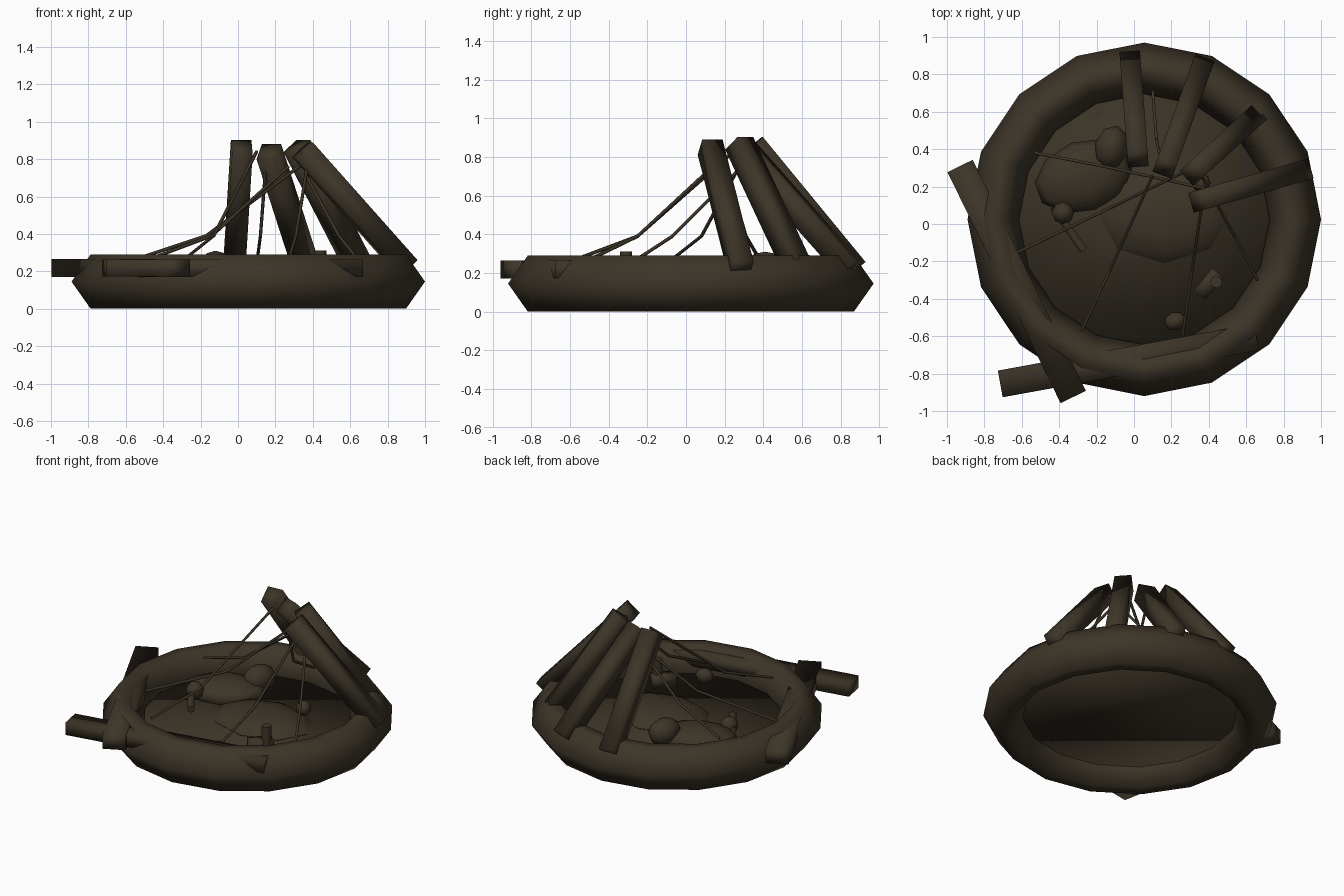
import bpy, bmesh, math
from mathutils import Vector, Matrix

if "Cube" in bpy.data.objects:
    bpy.data.objects.remove(bpy.data.objects["Cube"])

wood = bpy.data.materials.new("dark_brown")
wood.diffuse_color = (0.046, 0.035, 0.021, 1)
wood.use_nodes = True
wood.node_tree.nodes["Principled BSDF"].inputs["Base Color"].default_value = wood.diffuse_color
CX, CY = 0.055, 0.025


def finish(name, bm, angle=70):
    bmesh.ops.recalc_face_normals(bm, faces=bm.faces)
    me = bpy.data.meshes.new(name)
    bm.to_mesh(me)
    bm.free()
    me.materials.append(wood)
    ob = bpy.data.objects.new(name, me)
    bpy.context.collection.objects.link(ob)
    bpy.ops.object.select_all(action='DESELECT')
    ob.select_set(True)
    bpy.context.view_layer.objects.active = ob
    bpy.ops.object.shade_smooth_by_angle(angle=math.radians(angle))
    return ob


def axis_matrix(a, b):
    """Frame centred between a and b, with local z along the span."""
    a, b = Vector(a), Vector(b)
    d = (b - a).normalized()
    up = Vector((0, 0, 1)) if abs(d.z) < 0.99 else Vector((0, 1, 0))
    x = up.cross(d).normalized()
    y = d.cross(x)
    m = Matrix((x, y, d)).transposed().to_4x4()
    m.translation = (a + b) / 2
    return m, (b - a).length


def beam(name, a, b, width, depth):
    m, length = axis_matrix(a, b)
    bm = bmesh.new()
    bmesh.ops.create_cube(bm, size=1, matrix=m @ Matrix.Diagonal((width, depth, length, 1)))
    return finish(name, bm, 100)


def rod(name, points, radius, sides=6):
    bm = bmesh.new()
    for a, b in zip(points, points[1:]):
        m, length = axis_matrix(a, b)
        bmesh.ops.create_cone(bm, cap_ends=True, segments=sides, radius1=radius,
                              radius2=radius, depth=length, matrix=m)
    return finish(name, bm)


def blob(name, loc, size, turn=0, segs=8, rings=6, floor=0.12):
    """Ellipsoid, cut off where it would pass below the floor."""
    bm = bmesh.new()
    m = Matrix.Translation(loc) @ Matrix.Rotation(math.radians(turn), 4, 'Z')
    bmesh.ops.create_uvsphere(bm, u_segments=segs, v_segments=rings, radius=1,
                              matrix=m @ Matrix.Diagonal((*size, 1)))
    bmesh.ops.bisect_plane(bm, geom=bm.verts[:] + bm.edges[:] + bm.faces[:],
                           plane_co=(0, 0, floor), plane_no=(0, 0, 1), clear_inner=True)
    return finish(name, bm)


# Sixteen-sided rim swept from a six-point section
section = [(0.945, 0.145), (0.843, 0.29), (0.765, 0.29),
           (0.67, 0.145), (0.765, 0), (0.843, 0)]
bm = bmesh.new()
N = 16
loops = []
for i in range(N):
    t = 2 * math.pi * i / N
    loops.append([bm.verts.new((CX + r * math.cos(t), CY + r * math.sin(t), z))
                  for r, z in section])
for i in range(N):
    p, q = loops[i], loops[(i + 1) % N]
    for j in range(6):
        k = (j + 1) % 6
        bm.faces.new((p[j], q[j], q[k], p[k]))
finish("rim", bm, 89)

# Thin floor
bm = bmesh.new()
bmesh.ops.create_cone(bm, cap_ends=True, segments=N, radius1=0.69, radius2=0.69,
                      depth=0.012, matrix=Matrix.Translation((CX, CY, 0.12)))
finish("floor", bm, 100)

# Leaning posts
posts = [((-0.02, 0.88, 0.22), (0.02, 0.35, 0.865)),
         ((0.365, 0.85, 0.22), (0.165, 0.30, 0.84)),
         ((0.64, 0.57, 0.24), (0.315, 0.275, 0.87)),
         ((0.905, 0.285, 0.22), (0.345, 0.125, 0.85))]
for i, (a, b) in enumerate(posts):
    beam(f"leaning_post_{i + 1}", a, b, 0.11, 0.115)

# Horizontal beams wedged through the rim
beam("side_beam", (-0.93, 0.31, 0.218), (-0.325, -0.925, 0.218), 0.15, 0.095)
beam("front_beam", (-0.715, -0.855, 0.218), (0.655, -0.605, 0.218), 0.145, 0.09)

# Ropes sagging from the posts to the inner edge of the rim
ropes = [((0.38, 0.19, 0.80), (-0.17, 0.31, 0.39), (-0.53, 0.38, 0.27)),
         ((0.27, 0.28, 0.76), (-0.14, 0.08, 0.39), (-0.62, -0.15, 0.21)),
         ((0.10, 0.26, 0.84), (-0.13, -0.25, 0.39), (-0.28, -0.57, 0.27)),
         ((0.37, 0.15, 0.76), (0.31, -0.25, 0.39), (0.26, -0.60, 0.22)),
         ((0.36, 0.26, 0.72), (0.54, -0.07, 0.39), (0.66, -0.30, 0.24)),
         ((0.15, 0.32, 0.78), (0.12, 0.45, 0.39), (0.10, 0.71, 0.24))]
for i, pts in enumerate(ropes):
    rod(f"rope_{i + 1}", pts, 0.009)

# Low mounds and small things lying on the floor
blob("left_mound", (-0.27, 0.255, 0.16), (0.27, 0.19, 0.09), 20, segs=10)
blob("centre_mound", (0.16, 0.05, 0.13), (0.35, 0.26, 0.08), 0)
blob("egg", (-0.12, 0.41, 0.22), (0.09, 0.12, 0.09), -15)
blob("left_pebble", (-0.38, 0.06, 0.2), (0.06, 0.06, 0.06))
blob("centre_pebble", (0.36, 0.22, 0.21), (0.05, 0.05, 0.05))
blob("front_pebble", (0.22, -0.52, 0.17), (0.06, 0.05, 0.05), 20)
rod("stick", [(-0.43, 0.09, 0.19), (-0.27, -0.14, 0.17)], 0.025)
beam("small_block", (0.35, -0.38, 0.17), (0.45, -0.26, 0.17), 0.08, 0.08)
rod("small_peg", [(0.44, -0.31, 0.13), (0.44, -0.31, 0.31)], 0.032, 8)
